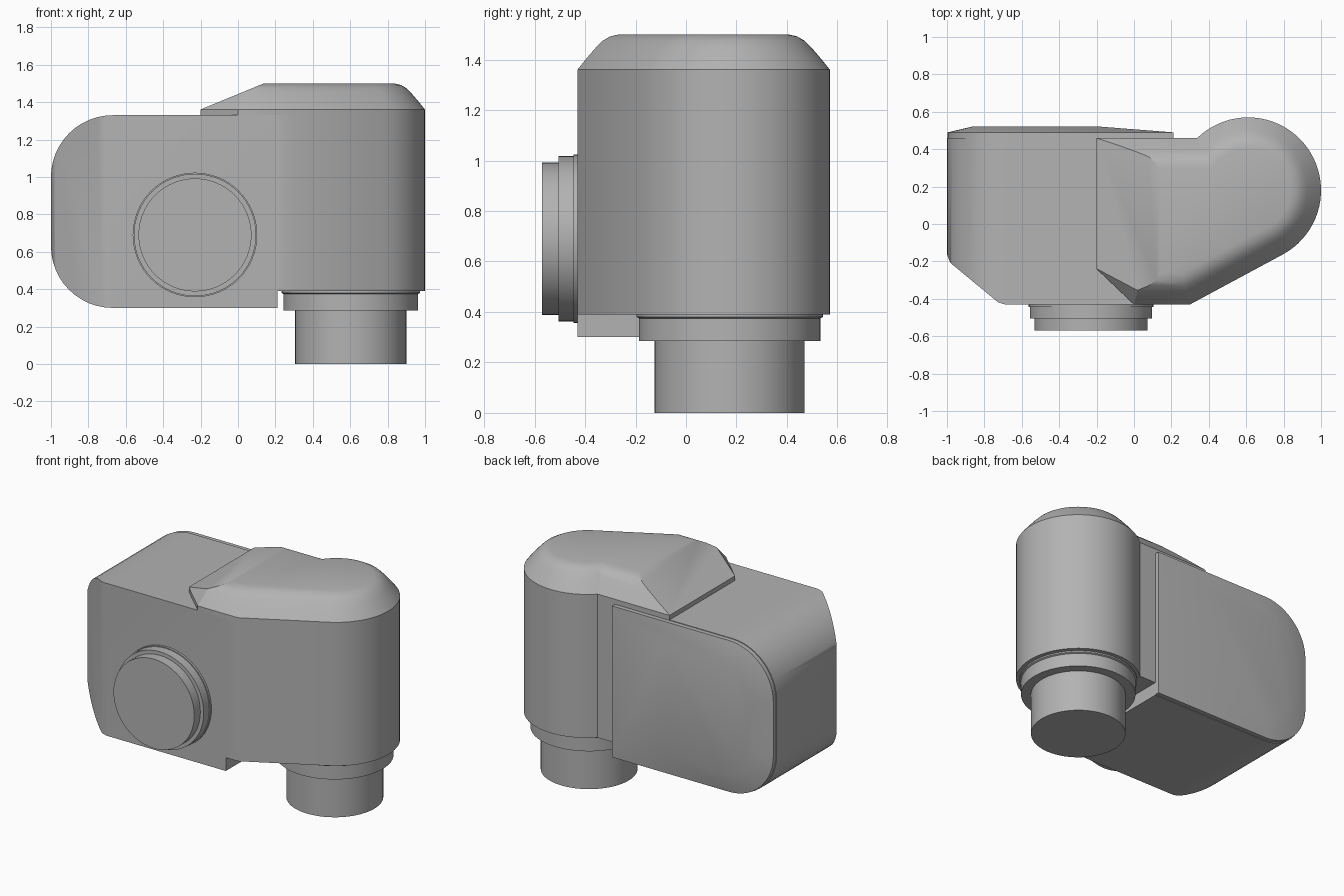
import bpy, bmesh, math
from mathutils import Vector

if "Cube" in bpy.data.objects:
    bpy.data.objects.remove(bpy.data.objects["Cube"])

grey = bpy.data.materials.new("housing grey")
grey.use_nodes = True
colour = (0.45, 0.45, 0.45, 1)
grey.diffuse_color = colour
grey.node_tree.nodes["Principled BSDF"].inputs["Base Color"].default_value = colour


def loft(name, rings, cuts=()):
    """Skin matching rings, cap both ends, then trim with (point, outward normal) planes."""
    bm = bmesh.new()
    rows = [[bm.verts.new(p) for p in ring] for ring in rings]
    n = len(rows[0])
    for a, b in zip(rows, rows[1:]):
        for i in range(n):
            j = (i + 1) % n
            bm.faces.new((a[i], a[j], b[j], b[i]))
    bm.faces.new(rows[0])
    bm.faces.new(rows[-1])
    for point, normal in cuts:
        geom = bm.verts[:] + bm.edges[:] + bm.faces[:]
        bmesh.ops.bisect_plane(bm, geom=geom, dist=1e-5, plane_co=point,
                               plane_no=Vector(normal).normalized(), clear_outer=True)
        bmesh.ops.holes_fill(bm, edges=[e for e in bm.edges if e.is_boundary])
    bmesh.ops.recalc_face_normals(bm, faces=bm.faces[:])
    mesh = bpy.data.meshes.new(name)
    bm.to_mesh(mesh)
    bm.free()
    mesh.materials.append(grey)
    obj = bpy.data.objects.new(name, mesh)
    bpy.context.collection.objects.link(obj)
    bpy.ops.object.select_all(action='DESELECT')
    obj.select_set(True)
    bpy.context.view_layer.objects.active = obj
    bpy.ops.object.shade_smooth_by_angle(angle=math.radians(30))
    return obj


def circle(radius, place, n=64):
    turns = [2 * math.pi * i / n for i in range(n)]
    return [place(radius * math.cos(t), radius * math.sin(t)) for t in turns]


# Housing: a slab with two rounded left corners, seen from the front
LEFT, RIGHT, LOW, HIGH, FRONT, BACK = -1, 0.21, 0.3, 1.33, -0.43, 0.46


def housing_ring(y, inset=0.0, right=RIGHT, radius=0.33):
    pts = [(right, y, LOW + inset), (right, y, HIGH - inset)]
    for cz, start in ((HIGH - inset - radius, 90), (LOW + inset + radius, 180)):
        for k in range(13):
            t = math.radians(start + 90 * k / 12)
            pts.append((LEFT + inset + radius * (1 + math.cos(t)), y, cz + radius * math.sin(t)))
    return pts


loft("housing", [housing_ring(FRONT), housing_ring(BACK)],
     cuts=[((-0.84, -0.325, 0), (-0.19, -0.23, 0)),
           ((-0.71, -0.424, 0), (-0.3, -1, 0)),
           ((-0.985, -0.2, 0), (-1, -0.4, 0))])

# Shallow raised panel on the back
loft("back_panel", [housing_ring(BACK, 0.004), housing_ring(0.49, 0.004),
                    housing_ring(0.522, 0.14, -0.2, 0.22)])

# Column plan: round on the right, tapering to the housing front
CX, CY, R = 0.61, 0.18, 0.39
TANGENT = math.radians(-61.7)


def column_ring(z, d, left):
    r, rise = R - d, BACK - CY - d
    valley = math.sqrt(r * r - rise * rise)
    start = math.atan2(rise, -valley)
    arc = [start + (TANGENT - start) * k / 40 for k in range(41)]
    y = FRONT + d
    corner = CX + (r + math.sin(-TANGENT) * (y - CY)) / math.cos(TANGENT)
    return ([(left, BACK - d, z)]
            + [(CX + r * math.cos(t), CY + r * math.sin(t), z) for t in arc]
            + [(corner, y, z), (left, y, z)])


loft("column", [column_ring(0.39, 0, 0.2), column_ring(HIGH, 0, 0.2)])

# Bevelled cap, with a sloping tongue over the housing and a clipped front corner
profile = [(1.33, 0), (1.36, 0), (1.41, 0.04), (1.45, 0.075),
           (1.475, 0.1), (1.492, 0.13), (1.5, 0.165)]
clip = Vector((-0.2, -0.24, 1.36))
edge = Vector((0, -0.43, 1.36)) - clip
peak = Vector((0.02, -0.36, 1.447)) - clip
loft("cap", [column_ring(z, d, -0.4) for z, d in profile],
     cuts=[((-0.2, 0, 0), (-1, 0, 0)),
           (clip, (-0.19, -0.2, 0)),
           ((-0.2, 0, 1.361), (-0.14, 0, 0.34)),
           (clip, edge.cross(peak))])


# Stepped round fittings: a pipe below the column and a port on the front
def fitting(name, steps, place):
    loft(name, [circle(r, lambda a, b: place(a, b, h)) for h, r in steps])


fitting("bottom_pipe", [(0, 0.297), (0.285, 0.297), (0.285, 0.36), (0.375, 0.36),
                        (0.38, 0.37), (0.395, 0.37)],
        lambda a, b, h: (0.603 + a, 0.173 + b, h))
fitting("front_port", [(-0.42, 0.333), (-0.445, 0.333), (-0.445, 0.327), (-0.505, 0.327),
                       (-0.505, 0.302), (-0.57, 0.302)],
        lambda a, b, h: (-0.23 + a, h, 0.69 + b))
